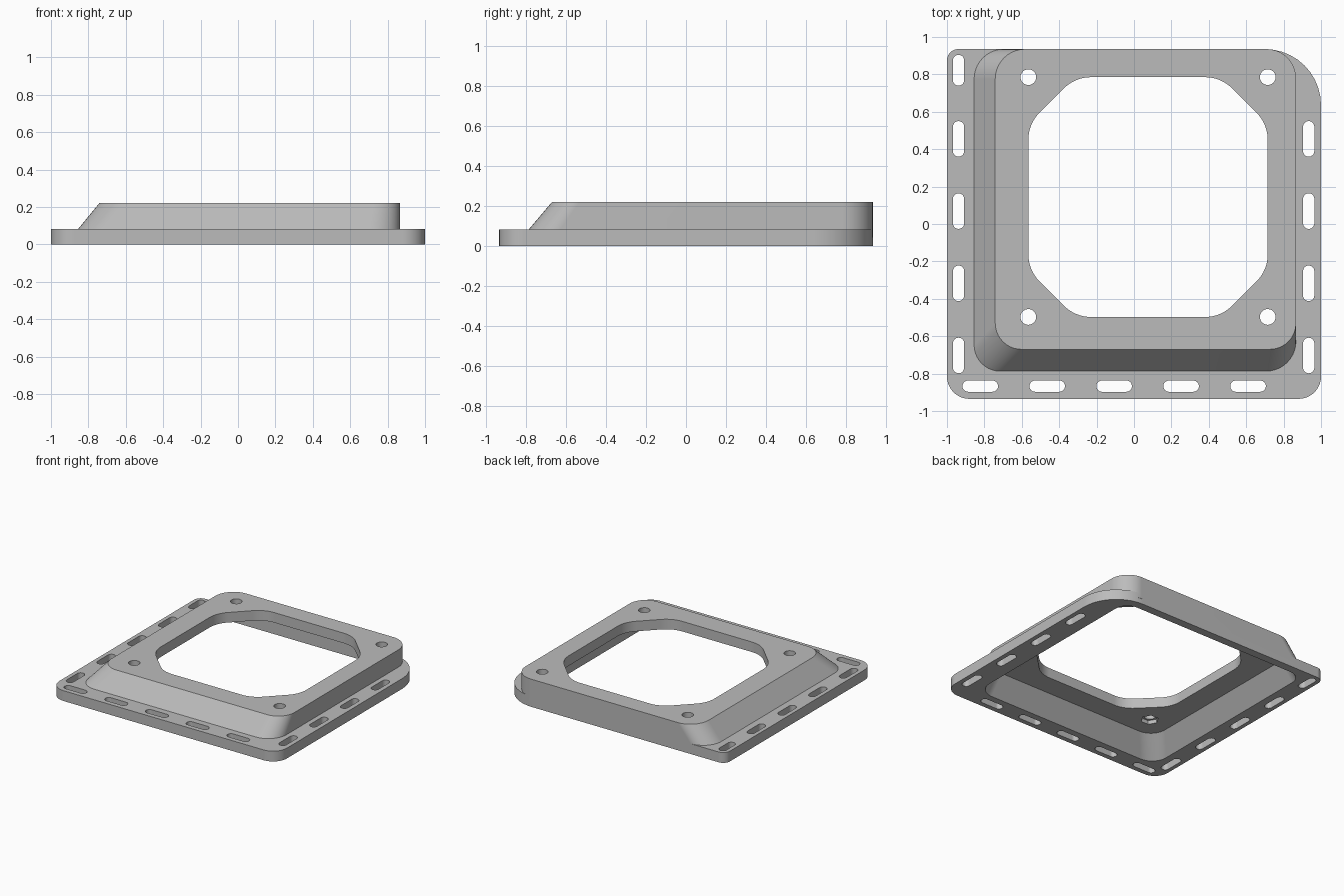
import bpy, bmesh, math
from mathutils import Vector

if "Cube" in bpy.data.objects:
    bpy.data.objects.remove(bpy.data.objects["Cube"])

GREY = (0.5, 0.5, 0.5, 1.0)
grey = bpy.data.materials.new("plain grey")
grey.use_nodes = True
grey.diffuse_color = GREY
grey.node_tree.nodes["Principled BSDF"].inputs["Base Color"].default_value = GREY


def fillet(corners, steps=10):
    """Round each (x, y, tangent length) corner of a counter-clockwise outline."""
    out = []
    for i, (x, y, t) in enumerate(corners):
        c = Vector((x, y))
        a = (Vector(corners[i - 1][:2]) - c).normalized()
        b = (Vector(corners[(i + 1) % len(corners)][:2]) - c).normalized()
        half = a.angle(b) / 2
        mid = c + (a + b).normalized() * t / math.cos(half)
        radius = t * math.tan(half)
        start, end = c + a * t - mid, c + b * t - mid
        sweep = start.angle(end)
        for k in range(steps + 1):
            f = k / steps
            d = (start * math.sin((1 - f) * sweep) + end * math.sin(f * sweep)) / math.sin(sweep)
            out.append(mid + d.normalized() * radius)
    return out


def box(x0, y0, x1, y1, fl, fr, br, bl):
    """Rounded rectangle, radii in order front-left, front-right, back-right, back-left."""
    return fillet([(x0, y0, fl), (x1, y0, fr), (x1, y1, br), (x0, y1, bl)])


def circle(cx, cy, r, n):
    return [Vector((cx + r * math.cos(math.tau * k / n), cy + r * math.sin(math.tau * k / n)))
            for k in range(n)]


def slot(cx, cy, length, width, along_y):
    hx, hy = (width / 2, length / 2) if along_y else (length / 2, width / 2)
    r = width * 0.499
    return box(cx - hx, cy - hy, cx + hx, cy + hy, r, r, r, r)


def solid(name, stacks):
    """Each stack is a list of (z, outline) rings lofted into a closed solid."""
    bm = bmesh.new()
    for rings in stacks:
        loops = [[bm.verts.new((p.x, p.y, z)) for p in pts] for z, pts in rings]
        bm.faces.new(loops[0][::-1])
        bm.faces.new(loops[-1])
        n = len(loops[0])
        for low, high in zip(loops, loops[1:]):
            for i in range(n):
                j = (i + 1) % n
                bm.faces.new((low[i], low[j], high[j], high[i]))
    mesh = bpy.data.meshes.new(name)
    bm.to_mesh(mesh)
    bm.free()
    ob = bpy.data.objects.new(name, mesh)
    mesh.materials.append(grey)
    bpy.context.collection.objects.link(ob)
    return ob


def combine(target, other, operation):
    mod = target.modifiers.new(operation.lower(), 'BOOLEAN')
    mod.object, mod.operation, mod.solver = other, operation, 'EXACT'
    bpy.context.view_layer.objects.active = target
    bpy.ops.object.modifier_apply(modifier=mod.name)
    bpy.data.objects.remove(other)


BACK, PLATE, TOP, ROOF = 0.935, 0.082, 0.22, 0.14

# Mounting flange
body = solid("mounting_frame", [[(z, box(-1, -BACK, 1, BACK, 0.12, 0.12, 0.3, 0.06))
                                 for z in (0, PLATE)]])

# Raised housing, sloped at the front and one side
foot = box(-0.855, -0.787, 0.866, BACK, 0.14, 0.16, 0.155, 0.16)
crown = box(-0.742, -0.67, 0.866, BACK, 0.14, 0.14, 0.155, 0.16)
combine(body, solid("housing", [[(PLATE / 2, foot), (PLATE, foot), (TOP, crown)]]), 'UNION')

# Hollow underside
mouth = box(-0.85, -0.785, 0.81, 0.87, 0.13, 0.13, 0.11, 0.11)
ceiling = box(-0.742, -0.67, 0.81, 0.87, 0.13, 0.13, 0.11, 0.11)
combine(body, solid("hollow", [[(-0.05, mouth), (0, mouth), (ROOF, ceiling)]]), 'DIFFERENCE')

# Eight-sided opening through the roof
X0, X1, Y0, Y1, C, T = -0.565, 0.715, -0.497, 0.785, 0.25, 0.085
octagon = fillet([(X0 + C, Y0, T), (X1 - C, Y0, T), (X1, Y0 + C, T), (X1, Y1 - C, T),
                  (X1 - C, Y1, T), (X0 + C, Y1, T), (X0, Y1 - C, T), (X0, Y0 + C, T)], 8)
combine(body, solid("opening", [[(0.1, octagon), (0.3, octagon)]]), 'DIFFERENCE')

# Bolt holes with hexagonal nut pockets below
centres = [(x, y) for x in (X0, X1) for y in (Y0, Y1)]
combine(body, solid("nut_pockets", [[(z, circle(x, y, 0.065, 6)) for z in (0.11, 0.17)]
                                    for x, y in centres]), 'DIFFERENCE')
combine(body, solid("bolt_holes", [[(z, circle(x, y, 0.042, 32)) for z in (0.1, 0.3)]
                                   for x, y in centres]), 'DIFFERENCE')

# Slots along three edges of the flange
slots = [slot(-0.938, 0.822, 0.165, 0.06, True)]
for i in range(4):
    y = 0.455 - 0.386 * i
    slots += [slot(-0.938, y, 0.19, 0.06, True), slot(0.934, y, 0.19, 0.06, True)]
for i in range(5):
    slots.append(slot(-0.822 + 0.358 * i, -0.867, 0.19, 0.06, False))
combine(body, solid("slots", [[(-0.05, s), (0.12, s)] for s in slots]), 'DIFFERENCE')

# Smooth corners, sharp edges
bpy.ops.object.select_all(action='DESELECT')
body.select_set(True)
bpy.context.view_layer.objects.active = body
bpy.ops.object.shade_smooth_by_angle(angle=math.radians(25))
weighted = body.modifiers.new("even_shading", 'WEIGHTED_NORMAL')
weighted.keep_sharp = True
